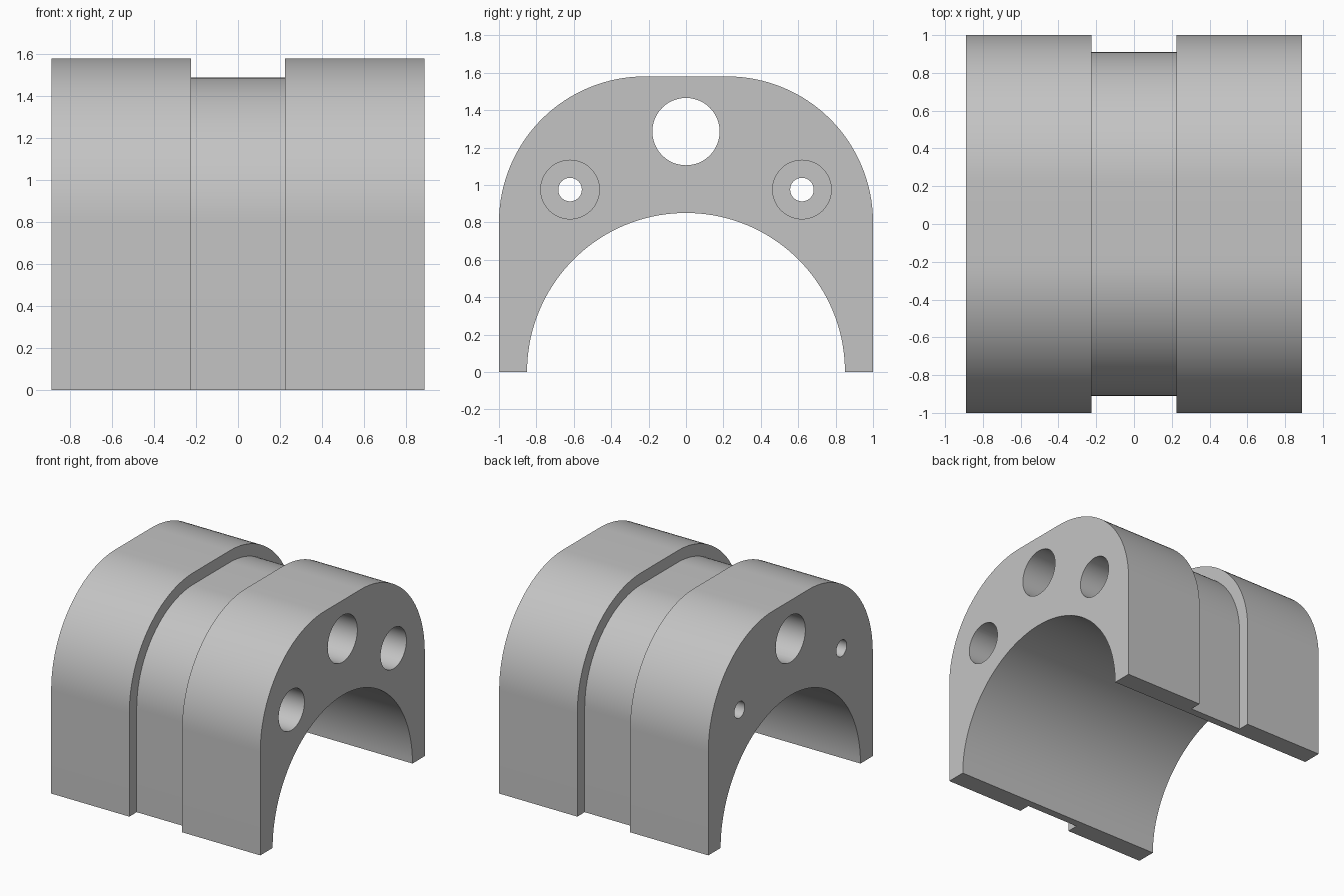
import bpy
import bmesh
from math import sin, cos, pi, radians

if "Cube" in bpy.data.objects:
    bpy.data.objects.remove(bpy.data.objects["Cube"], do_unlink=True)

HALF_LEN, GROOVE_HALF, GROOVE_DEPTH = 0.89, 0.225, 0.09
HALF_W, HEIGHT, CORNER_R, BORE_R = 1.0, 1.58, 0.78, 0.85


def arc(cy, cz, r, a0, a1, n):
    return [(cy + r * cos(a0 + (a1 - a0) * i / n),
             cz + r * sin(a0 + (a1 - a0) * i / n)) for i in range(n + 1)]


def arch(inset, foot):
    """Outer outline from the +y foot, over the flat top, to the -y foot."""
    cy, cz, r = HALF_W - CORNER_R, HEIGHT - CORNER_R, CORNER_R - inset
    return ([(HALF_W - inset, foot)] + arc(cy, cz, r, 0, pi / 2, 32)
            + arc(-cy, cz, r, pi / 2, pi, 32) + [(inset - HALF_W, foot)])


def prism(name, points, x0, x1):
    """Extrude a y-z outline along x."""
    bm = bmesh.new()
    base = bm.faces.new([bm.verts.new((x0, y, z)) for y, z in points])
    ext = bmesh.ops.extrude_face_region(bm, geom=[base])
    moved = [v for v in ext["geom"] if isinstance(v, bmesh.types.BMVert)]
    bmesh.ops.translate(bm, verts=moved, vec=(x1 - x0, 0, 0))
    bmesh.ops.recalc_face_normals(bm, faces=bm.faces)
    mesh = bpy.data.meshes.new(name)
    bm.to_mesh(mesh)
    bm.free()
    obj = bpy.data.objects.new(name, mesh)
    bpy.context.collection.objects.link(obj)
    return obj


def drill(name, y, z, r, x0, x1):
    return prism(name, arc(y, z, r, 0, 2 * pi, 48)[:-1], x0, x1)


# Saddle block with the half-round bore
block = prism("saddle_block",
              arch(0, 0) + arc(0, 0, BORE_R, pi, 0, 72), -HALF_LEN, HALF_LEN)

# Cutters: waist groove, top passage, counterbored bolt holes
cutters = [
    prism("groove_cutter", arch(-0.1, -0.1) + arch(GROOVE_DEPTH, -0.1)[::-1],
          -GROOVE_HALF, GROOVE_HALF),
    drill("passage_cutter", 0, 1.285, 0.18, -1, 1),
]
for side, y in (("front", -0.62), ("back", 0.62)):
    cutters.append(drill(side + "_bolt_cutter", y, 0.975, 0.063, -1, 1))
    cutters.append(drill(side + "_counterbore_cutter", y, 0.975, 0.157, 0, 1))

bpy.ops.object.select_all(action="DESELECT")
block.select_set(True)
bpy.context.view_layer.objects.active = block
for cutter in cutters:
    cutter.hide_render = True
    mod = block.modifiers.new(cutter.name, "BOOLEAN")
    mod.operation, mod.solver, mod.object = "DIFFERENCE", "EXACT", cutter
    bpy.ops.object.modifier_apply(modifier=mod.name)
    bpy.data.objects.remove(cutter, do_unlink=True)

# Plain grey metal
grey = bpy.data.materials.new("light_grey")
grey.use_nodes = True
color = (0.55, 0.55, 0.55, 1)
grey.diffuse_color = color
grey.node_tree.nodes["Principled BSDF"].inputs["Base Color"].default_value = color
block.data.materials.clear()
block.data.materials.append(grey)

bpy.ops.object.shade_smooth_by_angle(angle=radians(30))
